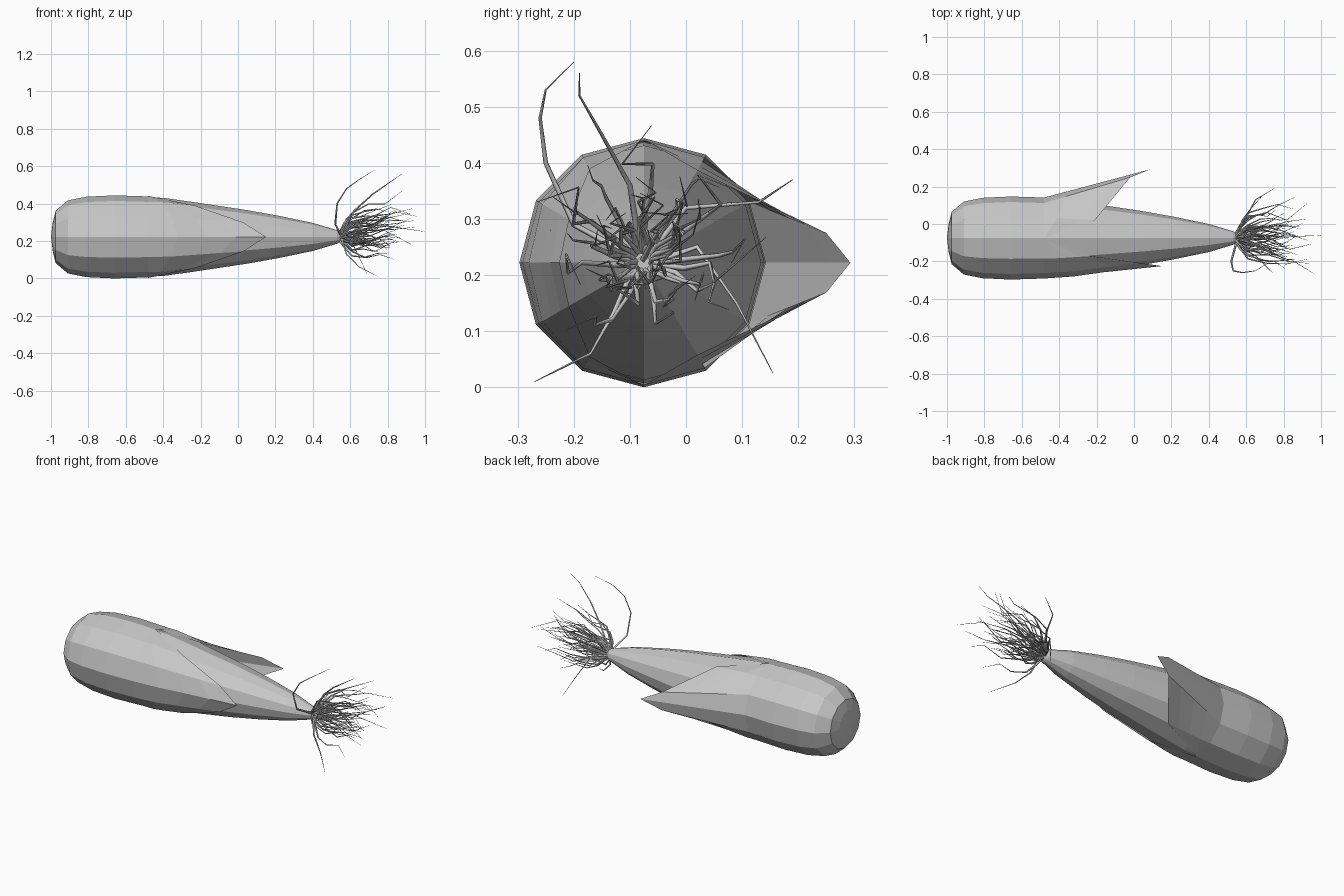
import bpy, bmesh, math, random
from mathutils import Vector

cube = bpy.data.objects.get("Cube")
if cube:
    bpy.data.objects.remove(cube)

random.seed(7)
CY, CZ, SIDES = -0.075, 0.222, 12

grey = bpy.data.materials.new("husk grey")
grey.use_nodes = True
tone = (0.58, 0.58, 0.58, 1)
grey.diffuse_color = tone
grey.node_tree.nodes["Principled BSDF"].inputs["Base Color"].default_value = tone

# Outer husk radius along the length
PROFILE = [(-0.99, 0.08), (-0.975, 0.14), (-0.91, 0.195), (-0.81, 0.215),
           (-0.66, 0.222), (-0.4, 0.214), (-0.25, 0.193), (0.05, 0.148),
           (0.4, 0.075), (0.53, 0.036), (0.57, 0.012)]


def radius(x):
    for (x0, r0), (x1, r1) in zip(PROFILE, PROFILE[1:]):
        if x <= x1:
            return r0 + (r1 - r0) * (x - x0) / (x1 - x0)
    return PROFILE[-1][1]


def point(x, r, a):
    return Vector((x, CY + r * math.cos(a), CZ + r * math.sin(a)))


def loft(name, rows, cap_start=False, cap_end=False):
    bm = bmesh.new()
    rings = [[bm.verts.new(p) for p in row] for row in rows]
    for low, high in zip(rings, rings[1:]):
        for i in range(SIDES):
            j = (i + 1) % SIDES
            bm.faces.new((low[i], low[j], high[j], high[i]))
    if cap_start:
        # Shallow point at the stalk end
        hub = bm.verts.new((-1.0, CY, CZ))
        for i in range(SIDES):
            bm.faces.new((hub, rings[0][(i + 1) % SIDES], rings[0][i]))
    if cap_end:
        bm.faces.new(rings[-1])
    bmesh.ops.remove_doubles(bm, verts=bm.verts, dist=0.0005)
    bmesh.ops.recalc_face_normals(bm, faces=bm.faces)
    mesh = bpy.data.meshes.new(name)
    bm.to_mesh(mesh)
    bm.free()
    mesh.materials.append(grey)
    obj = bpy.data.objects.new(name, mesh)
    bpy.context.collection.objects.link(obj)
    return obj


angles = [i * math.tau / SIDES for i in range(SIDES)]

# Cob, slightly inside the husk where they overlap
cob_x = [-0.7, -0.4, -0.25, -0.1, 0.05, 0.22, 0.4, 0.53, 0.57]
loft("cob", [[point(x, radius(x) - 0.005 * (x < 0.2), a) for a in angles]
             for x in cob_x], cap_end=True)

# Husk: closed sleeve that splits into a close front leaf and a flared back leaf
SPLIT = -0.48


def leaf_end(i):
    step = min(i, SIDES - i)              # 0 is the back, 6 is the front
    if step == 0:
        return Vector((0.09, 0.293, CZ))
    if step == 1:
        side = 1 if i == 1 else -1
        return Vector((-0.02, 0.25, CZ + 0.053 * side))
    x = {2: -0.21, 3: SPLIT, 4: -0.23, 5: 0.03, 6: 0.15}[step]
    return point(x, radius(x) + 0.003 + 0.02 * (step == 6), angles[i])


rows = [[point(x, radius(x), a) for a in angles]
        for x, _ in PROFILE[:5]]
rows.append([point(SPLIT, radius(SPLIT), a) for a in angles])
for t in (0.25, 0.5, 0.75, 1.0):
    row = []
    for i, a in enumerate(angles):
        p = point(SPLIT, radius(SPLIT), a).lerp(leaf_end(i), t)
        out = Vector((0, p.y - CY, p.z - CZ))
        least = radius(p.x) + 0.002
        if out.length < least:
            p += out.normalized() * (least - out.length)
        row.append(p)
    rows.append(row)
loft("husk", rows, cap_start=True)

# Silk strands: thin four-sided tapering tubes
curve = bpy.data.curves.new("silk", "CURVE")
curve.dimensions = "3D"
curve.bevel_depth = 0.0065
curve.bevel_resolution = 0


def strand(points):
    spline = curve.splines.new("POLY")
    spline.points.add(len(points) - 1)
    for k, p in enumerate(points):
        spline.points[k].co = (*p, 1)
        spline.points[k].radius = 1 - 0.9 * k / (len(points) - 1)


for n in range(46):
    a = n * 2.4 + random.uniform(-0.3, 0.3)
    spread = random.uniform(0.04, 0.17)
    reach = random.uniform(0.14, 0.34)
    path = [(0.54, 0.1), (0.57, 0.42), (0.61, 0.78), (0.62 + reach * 0.3, 0.9),
            (0.62 + reach * 0.65, 1.0), (0.62 + reach, 1.15)]
    points = []
    for k, (x, f) in enumerate(path):
        j = 0.006 * k
        p = point(x, spread * f, a + random.uniform(-0.04, 0.04) * k)
        p += Vector((0, random.uniform(-j, j), random.uniform(-j, j) + 0.008 * k))
        points.append(p)
    strand(points)

# Long stray strands
strand([(0.55, -0.09, 0.23), (0.52, -0.2, 0.29), (0.53, -0.25, 0.4),
        (0.58, -0.26, 0.48), (0.65, -0.25, 0.53), (0.73, -0.2, 0.58)])
strand([(0.55, -0.08, 0.23), (0.62, -0.1, 0.36), (0.72, -0.15, 0.45),
        (0.82, -0.19, 0.52), (0.88, -0.19, 0.56)])
strand([(0.55, -0.09, 0.22), (0.58, -0.13, 0.13), (0.65, -0.17, 0.06),
        (0.75, -0.27, 0.01)])
strand([(0.55, -0.07, 0.22), (0.58, 0.02, 0.25), (0.63, 0.09, 0.15),
        (0.69, 0.155, 0.025)])
strand([(0.55, -0.07, 0.23), (0.58, 0.0, 0.32), (0.65, 0.13, 0.33),
        (0.75, 0.19, 0.37)])
strand([(0.55, -0.08, 0.22), (0.64, -0.06, 0.26), (0.8, -0.07, 0.28),
        (1.0, -0.06, 0.25)])

silk = bpy.data.objects.new("silk", curve)
curve.materials.append(grey)
bpy.context.collection.objects.link(silk)
for obj in bpy.context.selected_objects:
    obj.select_set(False)
silk.select_set(True)
bpy.context.view_layer.objects.active = silk
bpy.ops.object.convert(target="MESH")
